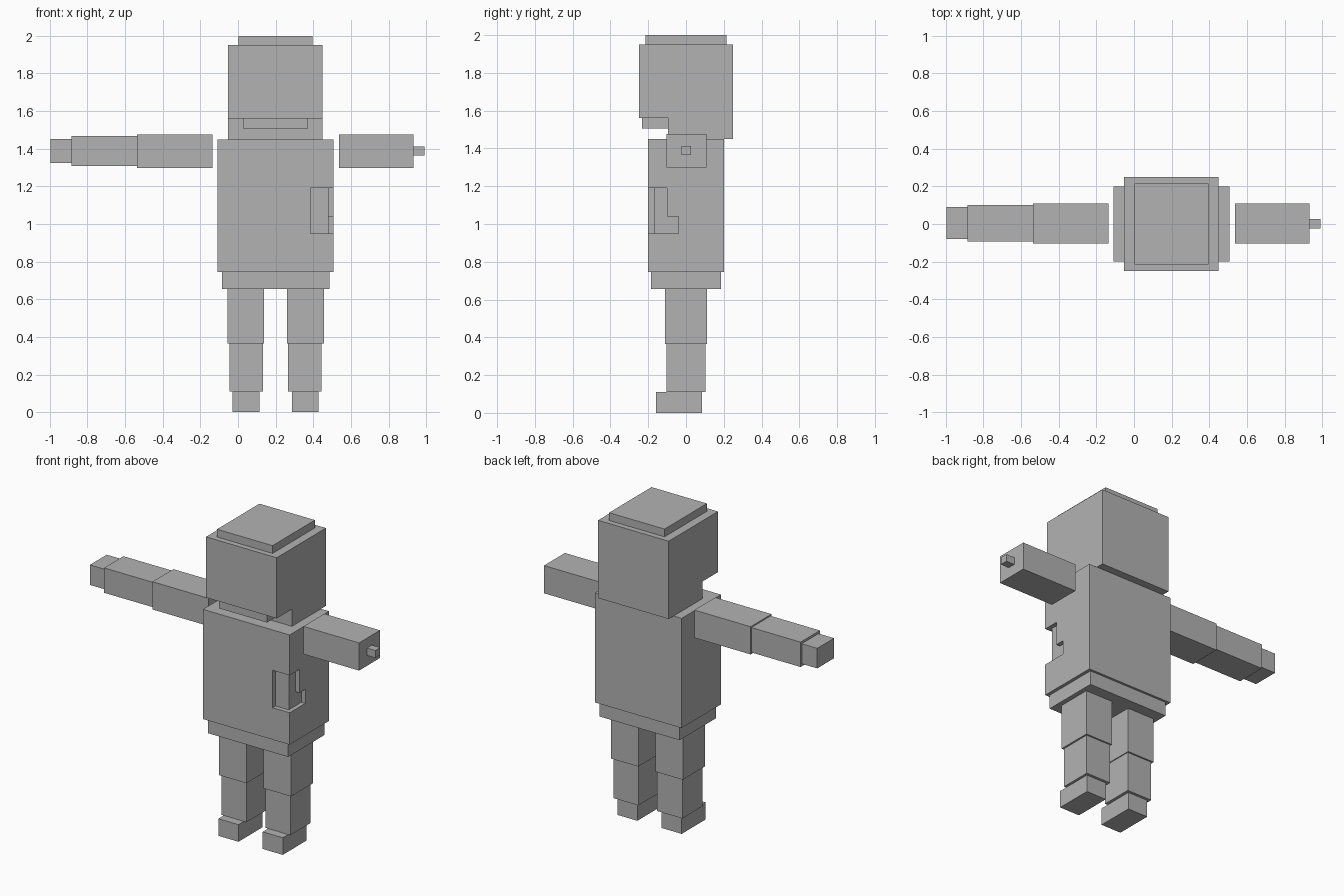
import bpy
import bmesh

if "Cube" in bpy.data.objects:
    bpy.data.objects.remove(bpy.data.objects["Cube"], do_unlink=True)

grey = bpy.data.materials.new("plain_grey")
grey.use_nodes = True
grey.diffuse_color = (0.45, 0.45, 0.45, 1)
grey.node_tree.nodes["Principled BSDF"].inputs["Base Color"].default_value = (0.45, 0.45, 0.45, 1)

MID = 0.2  # centre line of the torso, head and legs


def prism(name, profile, axis, lo, hi):
    """Extrude a closed 2D profile along x (profile in y, z) or z (profile in x, y)."""
    bm = bmesh.new()
    place = (lambda a, b: (lo, a, b)) if axis == "x" else (lambda a, b: (a, b, lo))
    face = bm.faces.new([bm.verts.new(place(a, b)) for a, b in profile])
    result = bmesh.ops.extrude_face_region(bm, geom=[face])
    shift = (hi - lo, 0, 0) if axis == "x" else (0, 0, hi - lo)
    moved = [g for g in result["geom"] if isinstance(g, bmesh.types.BMVert)]
    bmesh.ops.translate(bm, verts=moved, vec=shift)
    bmesh.ops.recalc_face_normals(bm, faces=bm.faces)
    mesh = bpy.data.meshes.new(name)
    bm.to_mesh(mesh)
    bm.free()
    mesh.materials.append(grey)
    obj = bpy.data.objects.new(name, mesh)
    bpy.context.collection.objects.link(obj)
    return obj


def box(name, x, y, z):
    corners = [(x[0], y[0]), (x[1], y[0]), (x[1], y[1]), (x[0], y[1])]
    return prism(name, corners, "z", z[0], z[1])


def carve(target, cutter):
    mod = target.modifiers.new("recess", "BOOLEAN")
    mod.operation = "DIFFERENCE"
    mod.solver = "EXACT"
    mod.object = cutter
    bpy.context.view_layer.objects.active = target
    bpy.ops.object.modifier_apply(modifier=mod.name)
    bpy.data.objects.remove(cutter, do_unlink=True)


# Torso, with a shallow recess wrapping round its front left corner
torso = box("torso", (-0.109, 0.507), (-0.2, 0.2), (0.745, 1.45))
for y_back, top in ((-0.1, 1.19), (-0.04, 1.04)):
    wrap = [(0.385, -0.3), (0.6, -0.3), (0.6, y_back), (0.48, y_back), (0.48, -0.17), (0.385, -0.17)]
    cutter = prism("recess_cutter", wrap, "z", 0.95, top)
    cutter.hide_render = True
    carve(torso, cutter)
box("hips", (-0.084, 0.486), (-0.185, 0.185), (0.655, 0.745))

# Head: side profile with the chin cut away, jaw and cap plate
head_side = [(-0.25, 1.56), (-0.095, 1.56), (-0.095, 1.45), (0.25, 1.45), (0.25, 1.95), (-0.25, 1.95)]
prism("head", head_side, "x", -0.052, 0.45)
box("jaw", (0.029, 0.369), (-0.232, -0.095), (1.505, 1.56))
box("cap_plate", (0.002, 0.396), (-0.215, 0.215), (1.95, 2.0))

# Legs: inner and outer distance from the centre line, depth, height
leg_parts = {
    "thigh": (0.061, 0.256, (-0.112, 0.112), (0.365, 0.655)),
    "shin": (0.067, 0.245, (-0.103, 0.102), (0.11, 0.365)),
    "foot": (0.086, 0.229, (-0.158, 0.085), (0.0, 0.11)),
}
for side, s in (("left", 1), ("right", -1)):
    for part, (inner, outer, y, z) in leg_parts.items():
        box(f"{side}_{part}", sorted((MID + s * inner, MID + s * outer)), y, z)

# Right arm: upper arm, forearm and hand
box("right_upper_arm", (-0.536, -0.136), (-0.103, 0.109), (1.298, 1.476))
box("right_forearm", (-0.886, -0.536), (-0.094, 0.102), (1.308, 1.468))
box("right_hand", (-0.996, -0.886), (-0.081, 0.09), (1.324, 1.453))

# Left arm: upper arm ending in a small peg
box("left_upper_arm", (0.537, 0.933), (-0.103, 0.109), (1.298, 1.476))
box("left_arm_peg", (0.933, 0.992), (-0.023, 0.027), (1.365, 1.412))
